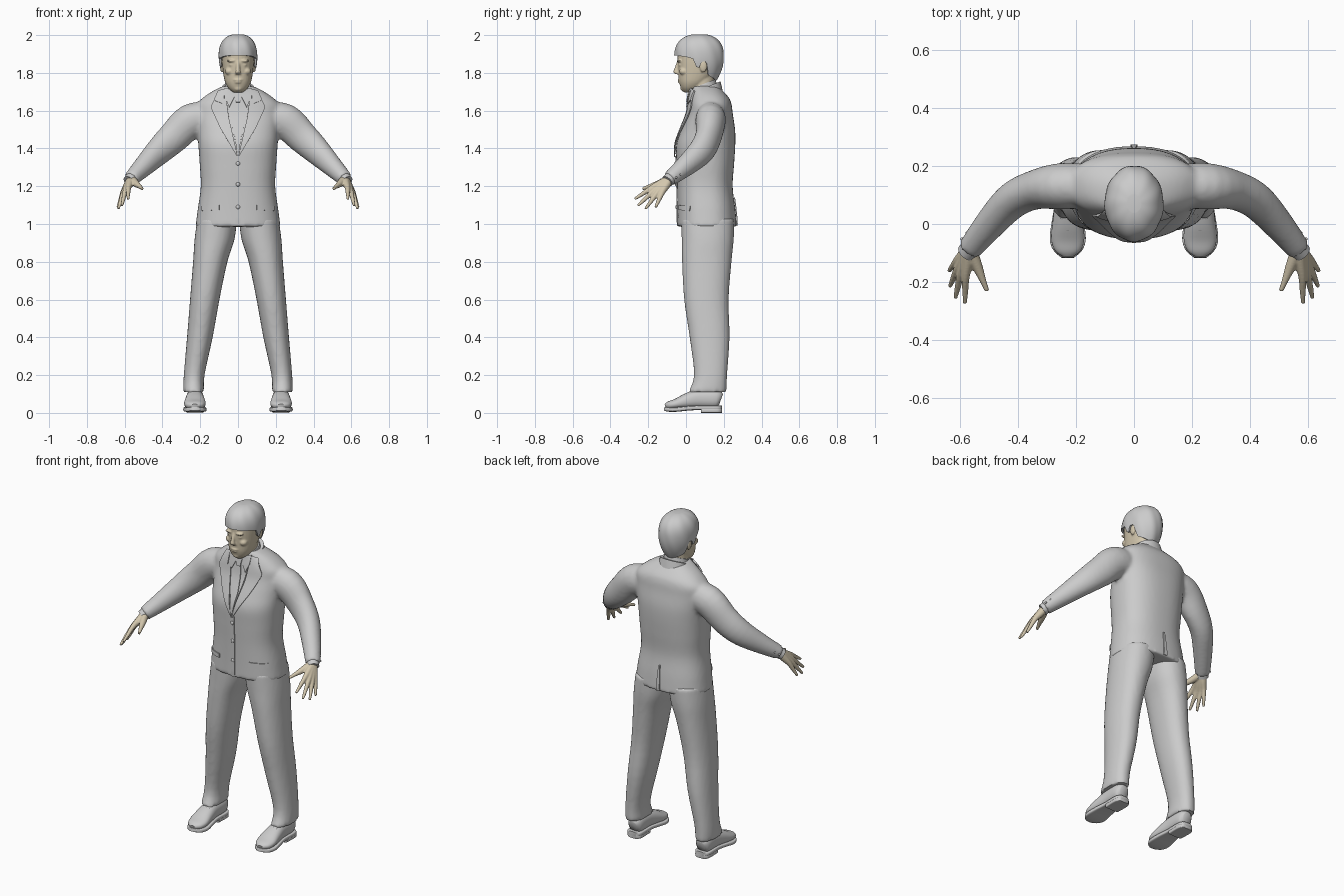
import bpy, bmesh, math
from mathutils import Vector, Matrix
from mathutils.bvhtree import BVHTree

if "Cube" in bpy.data.objects:
    bpy.data.objects.remove(bpy.data.objects["Cube"])


def material(name, rgb):
    m = bpy.data.materials.new(name)
    m.use_nodes = True
    m.diffuse_color = (*rgb, 1)
    m.node_tree.nodes["Principled BSDF"].inputs["Base Color"].default_value = (*rgb, 1)
    return m


GREY = material("suit grey", (0.6, 0.6, 0.6))
SKIN = material("skin beige", (0.65, 0.57, 0.42))


def curve_rows(rows, k):
    """Catmull-Rom interpolation of rows of numbers."""
    out = []
    for i in range(len(rows) - 1):
        r = [rows[max(i - 1, 0)], rows[i], rows[i + 1], rows[min(i + 2, len(rows) - 1)]]
        for j in range(k):
            t = j / k
            out.append([b + t / 2 * (c - a + t * (2*a - 5*b + 4*c - d + t * (3*(b - c) + d - a)))
                        for a, b, c, d in zip(*r)])
    return out + [list(rows[-1])]


def tube(bm, rows, s=1, p=2.0, flat=True, k=4, n=32):
    """Loft rounded rings given as x, y, z, half width, half depth."""
    rows = curve_rows(rows, k)
    pts = [Vector((s * r[0], r[1], r[2])) for r in rows]
    rings = []
    for i, r in enumerate(rows):
        side, other = Vector((1, 0, 0)), Vector((0, 1, 0))
        if not flat:
            t = (pts[min(i + 1, len(pts) - 1)] - pts[max(i - 1, 0)]).normalized()
            side = t.cross(Vector((0, 0, 1))).normalized()
            other = side.cross(t)
        ring = []
        for j in range(n):
            c, q = math.cos(math.tau * j / n), math.sin(math.tau * j / n)
            u = math.copysign(abs(c) ** (2 / p), c) * r[3]
            v = math.copysign(abs(q) ** (2 / p), q) * r[4]
            ring.append(bm.verts.new(pts[i] + side * u + other * v))
        rings.append(ring)
    for a, b in zip(rings, rings[1:]):
        for j in range(n):
            bm.faces.new((a[j], a[(j + 1) % n], b[(j + 1) % n], b[j]))
    bm.faces.new(rings[0][::-1])
    bm.faces.new(rings[-1])


def ball(bm, loc, size):
    m = Matrix.Translation(loc) @ Matrix.Diagonal((*size, 1))
    bmesh.ops.create_uvsphere(bm, u_segments=20, v_segments=12, radius=1, matrix=m)


def finish(name, bm, mat, voxel=0, smooth=4, thick=0):
    """Turn a bmesh into an object, fusing overlapping volumes if asked."""
    bmesh.ops.recalc_face_normals(bm, faces=bm.faces)
    me = bpy.data.meshes.new(name)
    bm.to_mesh(me)
    bm.free()
    ob = bpy.data.objects.new(name, me)
    bpy.context.collection.objects.link(ob)
    if voxel:
        mod = ob.modifiers.new("fuse", "REMESH")
        mod.mode, mod.voxel_size = "VOXEL", voxel
        mod = ob.modifiers.new("soften", "SMOOTH")
        mod.factor, mod.iterations = 0.5, smooth
    if thick:
        mod = ob.modifiers.new("thickness", "SOLIDIFY")
        mod.thickness, mod.offset = thick, 0
    dg = bpy.context.evaluated_depsgraph_get()
    ob.data = bpy.data.meshes.new_from_object(ob.evaluated_get(dg))
    ob.modifiers.clear()
    ob.data.materials.clear()
    ob.data.materials.append(mat)
    bpy.ops.object.select_all(action="DESELECT")
    ob.select_set(True)
    bpy.context.view_layer.objects.active = ob
    bpy.ops.object.shade_smooth_by_angle(angle=math.radians(50))
    return ob


# Jacket: torso and both sleeves fused
bm = bmesh.new()
tube(bm, [(0, .112, .985, .225, .157), (0, .108, 1.08, .213, .153), (0, .1, 1.2, .197, .147),
          (0, .102, 1.32, .203, .153), (0, .105, 1.42, .21, .156), (0, .118, 1.5, .215, .142),
          (0, .128, 1.58, .222, .12), (0, .13, 1.63, .222, .112), (0, .127, 1.665, .19, .103),
          (0, .115, 1.7, .14, .084), (0, .1, 1.73, .08, .07)], p=2.4, n=48)
SLEEVE = [(.15, .13, 1.56, .075, .085), (.25, .13, 1.545, .08, .092), (.34, .118, 1.46, .068, .085),
          (.42, .08, 1.385, .063, .074), (.5, -.005, 1.305, .053, .056), (.567, -.088, 1.238, .042, .04)]
for s in (-1, 1):
    tube(bm, SLEEVE, s, flat=False)
jacket = finish("jacket", bm, GREY, .011, 5)
surface = BVHTree.FromPolygons([v.co for v in jacket.data.vertices],
                               [f.vertices for f in jacket.data.polygons])


def along(line, t):
    f = t * (len(line) - 1)
    i = min(int(f), len(line) - 2)
    return Vector(line[i]).lerp(Vector(line[i + 1]), f - i)


def panel(name, left, right, lift, sides=(1,), face=-1, n=16, m=6):
    """Cloth plate between two x-z lines, laid on the jacket."""
    for s in sides:
        bm = bmesh.new()
        grid = []
        for i in range(n + 1):
            a, b = along(left, i / n), along(right, i / n)
            row = []
            for j in range(m + 1):
                x, z = a.lerp(b, j / m)
                hit = surface.ray_cast(Vector((s * x, face * 2, z)), Vector((0, -face, 0)))[0]
                y = (hit or surface.find_nearest(Vector((s * x, .05, z)))[0]).y
                row.append(bm.verts.new((s * x, y + face * lift, z)))
            grid.append(row)
        for r, q in zip(grid, grid[1:]):
            for j in range(m):
                bm.faces.new((r[j], r[j + 1], q[j + 1], q[j]))
        bmesh.ops.remove_doubles(bm, verts=bm.verts, dist=.0002)
        tag = "" if len(sides) == 1 else ("_left" if s > 0 else "_right")
        finish(name + tag, bm, GREY, thick=.006)


# Shirt front, tie, lapels, pockets and seams
BOTH = (-1, 1)
panel("shirt_front", [(0, 1.71), (0, 1.37)], [(.065, 1.71), (.035, 1.53), (0, 1.37)], .003, BOTH)
panel("tie", [(-.01, 1.66), (-.022, 1.5), (-.006, 1.38)], [(.01, 1.66), (.022, 1.5), (.006, 1.38)], .009)
panel("tie_knot", [(-.021, 1.69), (-.011, 1.645)], [(.021, 1.69), (.011, 1.645)], .017)
panel("shirt_collar_wing", [(.006, 1.705), (.02, 1.67), (.045, 1.62)],
      [(.07, 1.72), (.068, 1.67), (.047, 1.618)], .014, BOTH)
panel("lapel", [(.068, 1.71), (.048, 1.56), (.002, 1.36)],
      [(.1, 1.705), (.145, 1.62), (.095, 1.51), (.004, 1.355)], .008, BOTH)
panel("collar_fall", [(.07, 1.715), (.075, 1.635)], [(.105, 1.705), (.128, 1.655)], .013, BOTH)
panel("front_edge", [(-.012, 1.36), (-.012, .99)], [(.012, 1.36), (.012, .99)], .002)
panel("pocket_flap", [(.1, 1.1), (.1, 1.075)], [(.19, 1.095), (.19, 1.07)], .003, BOTH)
panel("back_vent", [(-.005, 1.14), (-.012, .99)], [(.005, 1.14), (.012, .99)], .004, face=1)

# Jacket buttons
for i, z in enumerate((1.32, 1.21, 1.09)):
    bm = bmesh.new()
    y = surface.ray_cast(Vector((0, -2, z)), Vector((0, 1, 0)))[0].y
    ball(bm, (0, y - .005, z), (.011, .006, .011))
    finish(f"button_{i + 1}", bm, GREY)

# Collars, higher at the back
for name, y, a, b, z in (("shirt_collar", .088, .074, .074, 1.685), ("jacket_collar", .108, .09, .08, 1.67)):
    bm = bmesh.new()
    tube(bm, [(0, y, z, a * 1.12, b * 1.08), (0, y, z + .03, a, b), (0, y, z + .055, a * .93, b * .93)])
    for v in bm.verts:
        v.co.z += (v.co.y - y) * .4
    finish(name, bm, GREY)

# Trousers
bm = bmesh.new()
for s in BOTH:
    tube(bm, [(.235, .113, .11, .056, .102), (.232, .13, .2, .055, .088), (.202, .125, .4, .068, .106),
              (.176, .108, .6, .078, .118), (.147, .11, .8, .091, .131), (.124, .115, .92, .106, .138),
              (.11, .115, 1.03, .105, .14)], s, p=2.2)
finish("trousers", bm, GREY, .011, 4)

for s, tag in ((1, "left"), (-1, "right")):
    # Shoe upper, sole and heel
    x = .228
    bm = bmesh.new()
    tube(bm, [(x, .185, .07, .026, .03), (x, .16, .075, .044, .05), (x, .07, .075, .046, .05),
              (x, .01, .064, .052, .042), (x, -.05, .048, .057, .028), (x, -.09, .04, .045, .021),
              (x, -.11, .035, .02, .012)], s, p=2.3, flat=False)
    finish("shoe_" + tag, bm, GREY)
    bm = bmesh.new()
    tube(bm, [(x, .19, .027, .026, .012), (x, .165, .027, .046, .012), (x, .07, .027, .046, .012),
              (x, .01, .024, .055, .012), (x, -.05, .018, .062, .012), (x, -.09, .018, .05, .012),
              (x, -.116, .022, .02, .01)], s, p=5, flat=False)
    tube(bm, [(x, .19, .012, .028, .012), (x, .165, .012, .046, .012), (x, .08, .012, .045, .012)],
         s, p=6, flat=False)
    finish("sole_" + tag, bm, GREY)
    bm = bmesh.new()
    for i in range(4):
        y, z = .035 - .018 * i, .113 - .0085 * i
        tube(bm, [(x - .024, y, z, .004, .004), (x, y, z + .004, .004, .004), (x + .024, y, z, .004, .004)],
             s, flat=False, n=8)
    finish("laces_" + tag, bm, GREY)

    # Shirt cuff and sleeve buttons
    bm = bmesh.new()
    tube(bm, [(.555, -.075, 1.25, .034, .033), (.577, -.1, 1.226, .034, .032)], s, flat=False)
    finish("cuff_" + tag, bm, GREY)
    bm = bmesh.new()
    for i in range(3):
        ball(bm, (s * (.592 - .017 * i), -.052 + .02 * i, 1.245 + .017 * i), (.006, .006, .006))
    finish("sleeve_buttons_" + tag, bm, GREY)

    # Hand: every finger runs from the wrist, together they form the palm
    bm = bmesh.new()
    wrist = Vector((.565, -.085, 1.238))
    for tip in ((.582, -.272, 1.132), (.615, -.255, 1.097), (.634, -.215, 1.08), (.637, -.162, 1.087)):
        mid = wrist.lerp(Vector(tip), .52) + Vector((.006, 0, .008))
        tube(bm, [(*wrist, .024, .024), (*wrist.lerp(mid, .5), .02, .021), (*mid, .014, .015),
                  (*mid.lerp(Vector(tip), .55), .0105, .011), (*tip, .007, .007)], s, flat=False, n=14)
    tube(bm, [(*wrist, .024, .024), (.538, -.15, 1.212, .018, .018), (.522, -.19, 1.2, .012, .012),
              (.506, -.23, 1.187, .008, .008)], s, flat=False, n=14)
    finish("hand_" + tag, bm, SKIN, .0042, 3)

# Head with neck and facial features fused
bm = bmesh.new()
tube(bm, [(0, .095, 1.65, .066, .066), (0, .088, 1.71, .063, .064), (0, .085, 1.8, .062, .066)])
tube(bm, [(0, .02, 1.697, .026, .032), (0, .026, 1.718, .05, .052), (0, .04, 1.75, .068, .076),
          (0, .055, 1.79, .077, .095), (0, .065, 1.83, .082, .108), (0, .07, 1.87, .085, .114),
          (0, .072, 1.92, .085, .114), (0, .072, 1.96, .07, .095), (0, .07, 1.985, .035, .045)], p=2.2)
tube(bm, [(0, -.036, 1.865, .009, .01), (0, -.05, 1.82, .011, .013), (0, -.052, 1.803, .015, .014),
          (0, -.044, 1.793, .014, .01)])
ball(bm, (0, -.034, 1.763), (.024, .012, .005))
ball(bm, (0, -.031, 1.751), (.021, .012, .006))
ball(bm, (0, -.012, 1.718), (.024, .018, .016))
for s in BOTH:
    ball(bm, (s * .034, -.036, 1.864), (.026, .013, .007))
    ball(bm, (s * .033, -.027, 1.842), (.014, .013, .008))
    ball(bm, (s * .045, -.012, 1.808), (.024, .024, .02))
    ball(bm, (s * .086, .092, 1.835), (.009, .02, .032))
finish("head", bm, SKIN, .005, 2)


# Hair: a shell whose lower edge follows fringe, sideburn, ear and nape
def hairline(c):
    stops = [(-1, 1.893), (-.55, 1.885), (-.25, 1.875), (-.12, 1.83), (.0, 1.83), (.1, 1.86),
             (.3, 1.86), (.45, 1.79), (1, 1.762)]
    for (a, za), (b, zb) in zip(stops, stops[1:]):
        if c <= b:
            return za + (zb - za) * (c - a) / (b - a)
    return stops[-1][1]


bm = bmesh.new()
N, M = 96, 20
grid = []
for i in range(N):
    a = math.tau * i / N
    low, col = hairline(math.sin(a)), []
    for j in range(M):
        z = low + (1.9985 - low) * math.sin(math.pi / 2 * j / (M - 1))
        if z > 1.885:
            f = (1 - ((z - 1.885) / .115) ** 2.5) ** .42
        else:
            f = 1 - .33 * ((1.885 - z) / .125) ** 2
        f *= 1 + .012 * math.sin(9 * a + 25 * z)
        col.append(bm.verts.new((.096 * f * math.cos(a), .07 + .125 * f * math.sin(a), z)))
    grid.append(col)
for i in range(N):
    p, q = grid[i], grid[(i + 1) % N]
    for j in range(M - 1):
        bm.faces.new((p[j], q[j], q[j + 1], p[j + 1]))
bm.faces.new([c[-1] for c in grid])
finish("hair", bm, GREY, thick=.012)
